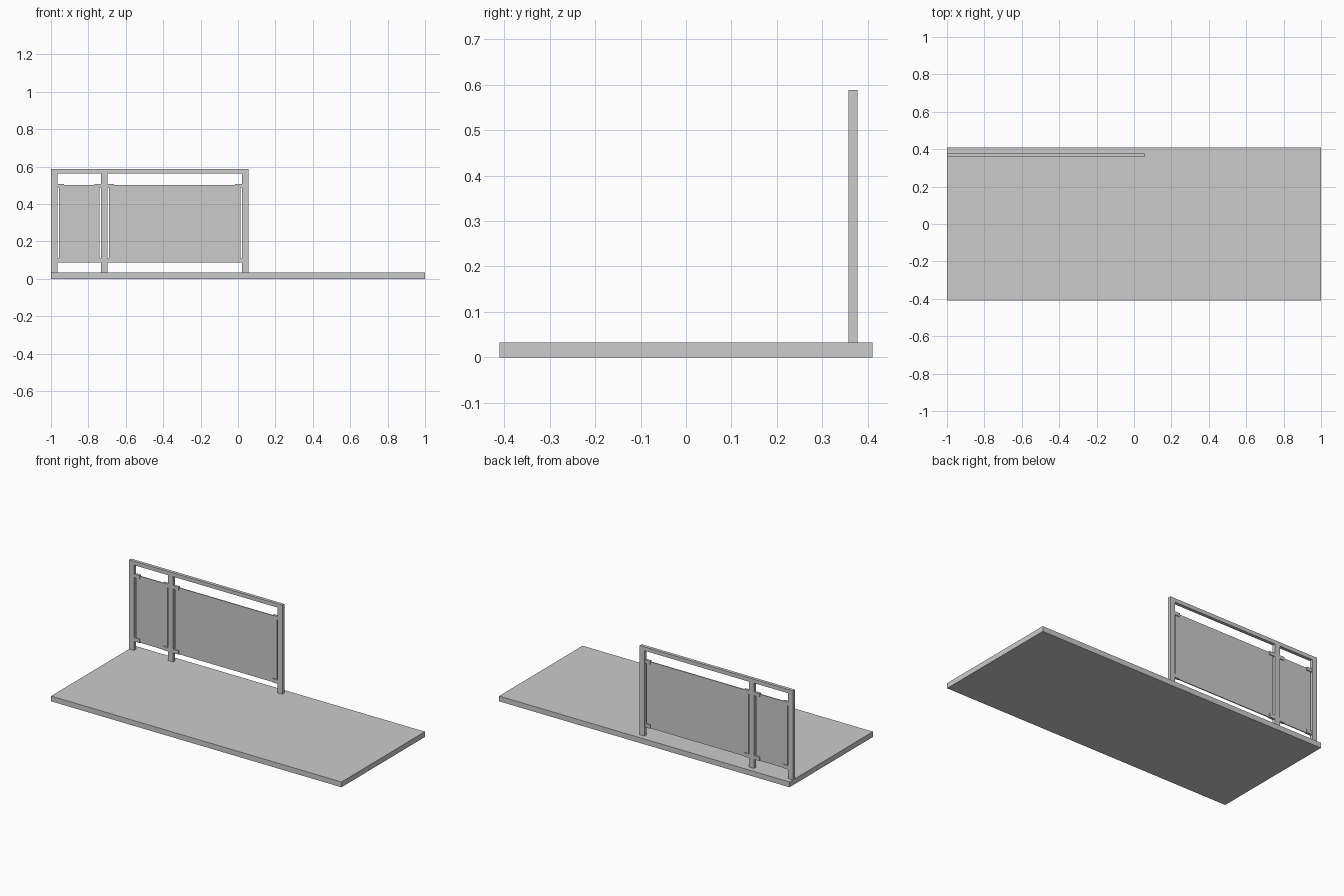
import bpy

if "Cube" in bpy.data.objects:
    bpy.data.objects.remove(bpy.data.objects["Cube"])


def box(name, x0, x1, y0, y1, z0, z1):
    """Axis-aligned box given by its extents."""
    bpy.ops.mesh.primitive_cube_add(size=1, location=((x0 + x1) / 2, (y0 + y1) / 2, (z0 + z1) / 2))
    ob = bpy.context.object
    ob.name = name
    ob.scale = (x1 - x0, y1 - y0, z1 - z0)
    bpy.ops.object.transform_apply(location=False, rotation=False, scale=True)
    return ob


SLAB_TOP = 0.033
Y = 0.367            # centre line of the railing
HALF = 0.010         # half depth of posts and rail
RAIL_BOTTOM, RAIL_TOP = 0.564, 0.588
POST_W = 0.034
POSTS = [-1.0, -0.732, 0.021]    # left edge of each post
GAP = 0.008          # gap between post and panel

# Floor slab
box("floor_slab", -1, 1, -0.41, 0.41, 0, SLAB_TOP)

# Top rail and posts
box("top_rail", POSTS[0], POSTS[-1] + POST_W, Y - HALF, Y + HALF, RAIL_BOTTOM, RAIL_TOP)
for i, x in enumerate(POSTS):
    box(f"post_{i}", x, x + POST_W, Y - HALF, Y + HALF, SLAB_TOP, RAIL_BOTTOM)

# Infill panels with four clamps each
for i in range(2):
    left, right = POSTS[i] + POST_W, POSTS[i + 1]
    box(f"panel_{i}", left + GAP, right - GAP, Y - 0.003, Y + 0.003, 0.088, 0.502)
    for row, z0, z1 in (("lower", 0.088, 0.112), ("upper", 0.486, 0.507)):
        for side, x0, x1 in (("left", left, left + 0.036), ("right", right - 0.036, right)):
            box(f"clamp_{i}_{row}_{side}", x0, x1, Y - 0.008, Y + 0.008, z0, z1)
